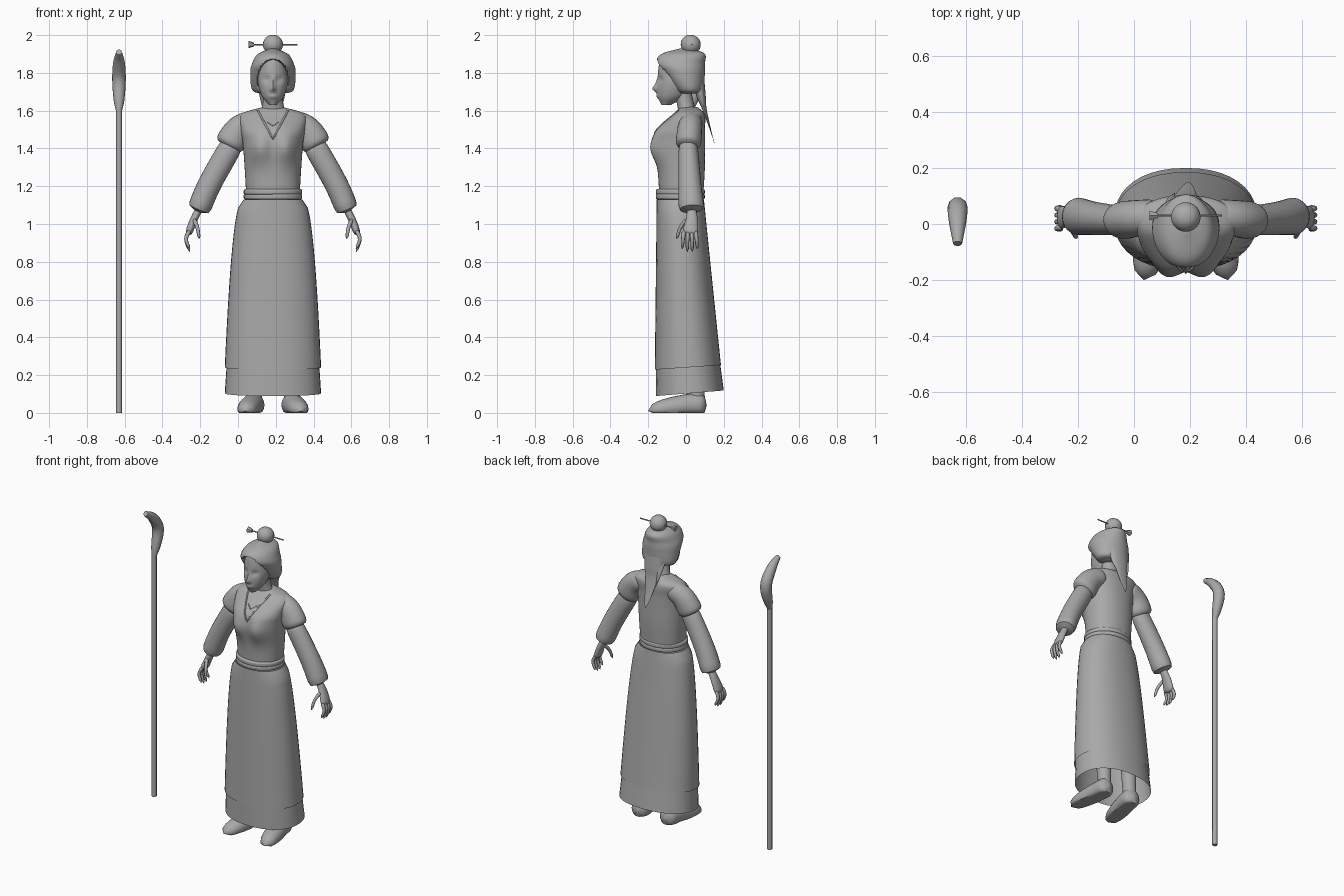
import bpy
import bmesh
import math
from mathutils import Vector
from mathutils.bvhtree import BVHTree

starter = bpy.data.objects.get("Cube")
if starter:
    bpy.data.objects.remove(starter)

BODY_X = 0.185
STAFF_X = -0.63
SIDE, DEEP, UP = Vector((1, 0, 0)), Vector((0, 1, 0)), Vector((0, 0, 1))

grey = bpy.data.materials.new("plain_grey")
grey.use_nodes = True
colour = (0.4, 0.4, 0.4, 1)
grey.diffuse_color = colour
grey.node_tree.nodes["Principled BSDF"].inputs["Base Color"].default_value = colour


def smooth_rows(keys, steps):
    """Catmull-Rom interpolation that stays straight for straight input."""
    keys = [Vector(key) for key in keys]
    padded = [keys[0] * 2 - keys[1], *keys, keys[-1] * 2 - keys[-2]]
    rows = []
    for before, start, end, after in zip(padded, padded[1:], padded[2:], padded[3:]):
        leave, arrive = (end - before) / 2, (after - start) / 2
        for step in range(steps):
            t = step / steps
            ease = t * t * (3 - 2 * t)
            rows.append(start.lerp(end, ease)
                        + leave * t * (1 - t) ** 2 - arrive * t * t * (1 - t))
    return rows + [keys[-1]]


def dome(t, sharpness):
    """Radius factor that closes both ends of a part with a rounded edge."""
    return math.sqrt(max(0, 1 - abs(2 * t - 1) ** sharpness))


def squared(value, power):
    return math.copysign(abs(value) ** power, value)


def loft(name, rings, sides=20, across=SIDE, level=False, caps=True, power=1,
         shape=None, mirror=False, x=BODY_X, angle=50):
    """Skin a list of (centre, radius along 'across', other radius)."""
    bm = bmesh.new()
    loops = []
    for i, (centre, wide, deep) in enumerate(rings):
        ahead = rings[min(i + 1, len(rings) - 1)][0]
        behind = rings[max(i - 1, 0)][0]
        axis = UP if level else (ahead - behind).normalized()
        first = (across - axis * across.dot(axis)).normalized()
        second = axis.cross(first)
        loop = []
        for k in range(sides):
            turn = math.tau * k / sides
            point = (centre + first * max(wide, 0.001) * squared(math.cos(turn), power)
                     + second * max(deep, 0.001) * squared(math.sin(turn), power))
            if shape:
                shape(point)
            loop.append(bm.verts.new(point))
        loops.append(loop)
    for low, high in zip(loops, loops[1:]):
        for k in range(sides):
            bm.faces.new((low[k - 1], low[k], high[k], high[k - 1]))
    if caps:
        bm.faces.new(loops[0])
        bm.faces.new(loops[-1])
    bmesh.ops.recalc_face_normals(bm, faces=bm.faces)
    mesh = bpy.data.meshes.new(name)
    bm.to_mesh(mesh)
    bm.free()
    mesh.materials.append(grey)
    part = bpy.data.objects.new(name, mesh)
    bpy.context.collection.objects.link(part)
    part.location.x = x
    if mirror:
        part.modifiers.new("Mirror", "MIRROR")
    bpy.ops.object.select_all(action="DESELECT")
    part.select_set(True)
    bpy.context.view_layer.objects.active = part
    bpy.ops.object.shade_smooth_by_angle(angle=math.radians(angle))
    return part


def sweep(name, path, width, depth=None, steps=8, **options):
    """Loft along a path, with radii given as rules of the way along it."""
    points = smooth_rows(path, steps)
    depth = depth or width
    ways = [i / (len(points) - 1) for i in range(len(points))]
    return loft(name, [(p, width(t), depth(t)) for p, t in zip(points, ways)], **options)


def stack(name, levels, steps=6, **options):
    """Loft level rings given as (height, half width, front, back)."""
    rows = smooth_rows(levels, steps)
    rings = [(Vector((0, (front + back) / 2, z)), wide, (back - front) / 2)
             for z, wide, front, back in rows]
    return loft(name, rings, level=True, **options)


def bump(point, x, z, wide, tall):
    return math.exp(-((abs(point.x) - x) / wide) ** 2 - ((point.z - z) / tall) ** 2)


# Skirt: long outer layer, lower band with a raised back hem, and belt
def raise_back(point):
    point.z += 0.09 * (point.y + 0.15) * max(0, 1 - point.z)


skirt_style = dict(sides=40, level=True, power=0.9, caps=False, shape=raise_back)
sweep("skirt", [(0, -.03, 1.13), (0, .01, .23)],
      lambda t: .155 + .1 * t ** .4, lambda t: .125 + .05 * t, steps=20, **skirt_style)
sweep("skirt_band", [(0, 0, .4), (0, .02, .09)],
      lambda t: .235 + .02 * t, lambda t: .16 + .02 * t, **skirt_style)
for name, z in (("belt_lower", 1.145), ("belt_upper", 1.17)):
    sweep(name, [(0, -.03, z - .015), (0, -.03, z + .015)],
          lambda t: .145 + .01 * dome(t, 4), lambda t: .12 + .01 * dome(t, 4),
          sides=40, level=True)


# Bodice with bust
def bust(point):
    if point.y < 0:
        point.y -= .04 * bump(point, .07, 1.4, .06, .08)


bodice = stack("bodice", [(1.13, .14, -.14, .09), (1.3, .15, -.15, .1), (1.43, .16, -.16, .1),
                          (1.5, .17, -.15, .1), (1.58, .17, -.07, .1), (1.62, .05, -.03, .06)],
               sides=48, power=0.9, shape=bust)

# Collar and necklace follow the front of the bodice
surface = BVHTree.FromObject(bodice, bpy.context.evaluated_depsgraph_get())


def trim(name, half_width, top, bottom, radius):
    path = []
    for step in range(-8, 9):
        way = step / 8
        start = Vector((half_width * way, -1, bottom + (top - bottom) * abs(way)))
        hit = surface.ray_cast(start, DEEP)[0]
        if hit:
            path.append(hit)
    sweep(name, path, lambda t: radius, steps=1, sides=8, across=UP)


trim("collar", .08, 1.6, 1.45, .005)
trim("necklace", .03, 1.54, 1.52, .003)

# Arms: puffed upper sleeve and long lower sleeve
arm_style = dict(sides=24, across=DEEP, mirror=True)
sweep("upper_sleeve", [(.09, .03, 1.55), (.18, .02, 1.5), (.24, .01, 1.4)],
      lambda t: (.06 + .01 * t) * dome(t, 8), lambda t: (.06 + .025 * t) * dome(t, 8), **arm_style)
sweep("lower_sleeve", [(.2, .01, 1.45), (.33, .02, 1.22), (.4, .03, 1.06)],
      lambda t: (.05 + .02 * t) * dome(t, 12), lambda t: .062 * dome(t, 12), **arm_style)

# Hands
sweep("palm", [(.38, .03, 1.1), (.42, .03, 1.02), (.45, .02, .94)],
      lambda t: (.02 + .025 * t) * dome(t, 8), lambda t: .02 * dome(t, 6), **arm_style)
digit_style = dict(steps=4, sides=8, across=DEEP, mirror=True)


def taper(t):
    return (.012 - .004 * t) * dome(t, 8)


for name, spread in (("index", -.03), ("middle", -.01), ("ring", .01), ("little", .03)):
    y = .02 + spread
    sweep(name + "_finger", [(.44, y, .97), (.46, y + spread / 5, .92),
                             (.44, y + spread / 3, .85 + 20 * spread ** 2)], taper, **digit_style)
sweep("thumb", [(.42, .01, 1.03), (.4, -.03, .98), (.39, -.05, .92)], taper, **digit_style)


# Legs and shoes
def flat_sole(point):
    point.z = max(point.z, 0)


sweep("leg", [(.1, .03, .6), (.1, .06, .05)], lambda t: .06 - .02 * t, mirror=True)
sweep("shoe", [(.1, .11, .04), (.11, .01, .04), (.15, -.2, .01)],
      lambda t: .06 * dome(t, 4), lambda t: (.07 - .02 * t) * dome(t, 4),
      shape=flat_sole, mirror=True)

# Neck and face
sweep("neck", [(0, .01, 1.57), (0, -.02, 1.72)],
      lambda t: .05 + .03 * (1 - t) ** 3, lambda t: .045, level=True)


def features(point):
    if point.y < -.06:
        eyes = bump(point, .034, 1.765, .02, .016)
        nose = bump(point, 0, 1.715, .014, .016) + bump(point, 0, 1.74, .01, .03) / 2
        lips = bump(point, 0, 1.675, .02, .01)
        point.y += .012 * eyes - .022 * nose - .008 * lips


stack("face", [(1.63, .02, -.13, -.08), (1.68, .06, -.15, 0), (1.76, .08, -.15, .04),
               (1.86, .07, -.14, .06), (1.9, .05, -.11, .05)],
      steps=9, sides=56, shape=features)


# Hair cap, hollowed by an arch around the face
def face_arch(point):
    if point.y < -.045:
        reach = math.hypot(point.x / .075, max(0, point.z - 1.75) / .11)
        hollow = max(0, min(1, (1.1 - reach) * 10))
        point.y += (-.045 - point.y) * hollow


stack("hair", [(1.69, .06, -.03, .05), (1.71, .11, -.06, .09), (1.8, .12, -.13, .1),
               (1.85, .11, -.16, .1), (1.9, .08, -.13, .1), (1.93, .01, -.03, .03)],
      steps=9, sides=72, shape=face_arch)
sweep("hair_bun", [(0, .01, 1.9), (0, .04, 2)], lambda t: .053 * dome(t, 2), steps=16)
sweep("ponytail", [(0, .05, 1.84), (0, .08, 1.68), (0, .1, 1.6), (.01, .15, 1.43)],
      lambda t: .08 * (1 - t) ** .6, lambda t: .04 * (1 - t) ** 1.2)
sweep("hair_strand", [(-.05, .06, 1.73), (-.05, .09, 1.65), (-.04, .11, 1.57)],
      lambda t: .03 * (1 - t), lambda t: .02 * (1 - t), sides=10)

# Hairpin with a flared head
pin_style = dict(steps=1, across=UP, angle=30)
sweep("hairpin", [(-.13, .03, 1.95), (.13, .03, 1.95)], lambda t: .004, sides=8, **pin_style)
sweep("hairpin_head", [(-.13, .03, 1.95), (-.1, .03, 1.95)],
      lambda t: .02 - .01 * t, sides=6, **pin_style)

# Staff with a crooked head
sweep("staff_shaft", [(0, .02, 0), (0, .02, 1.62)], lambda t: .016, steps=1, sides=8, x=STAFF_X)
sweep("staff_head", [(0, .02, 1.6), (0, .06, 1.76), (0, 0, 1.86), (0, -.07, 1.91)],
      lambda t: .016 + .02 * math.sin(math.pi * t ** .7), steps=4, sides=10, x=STAFF_X)
